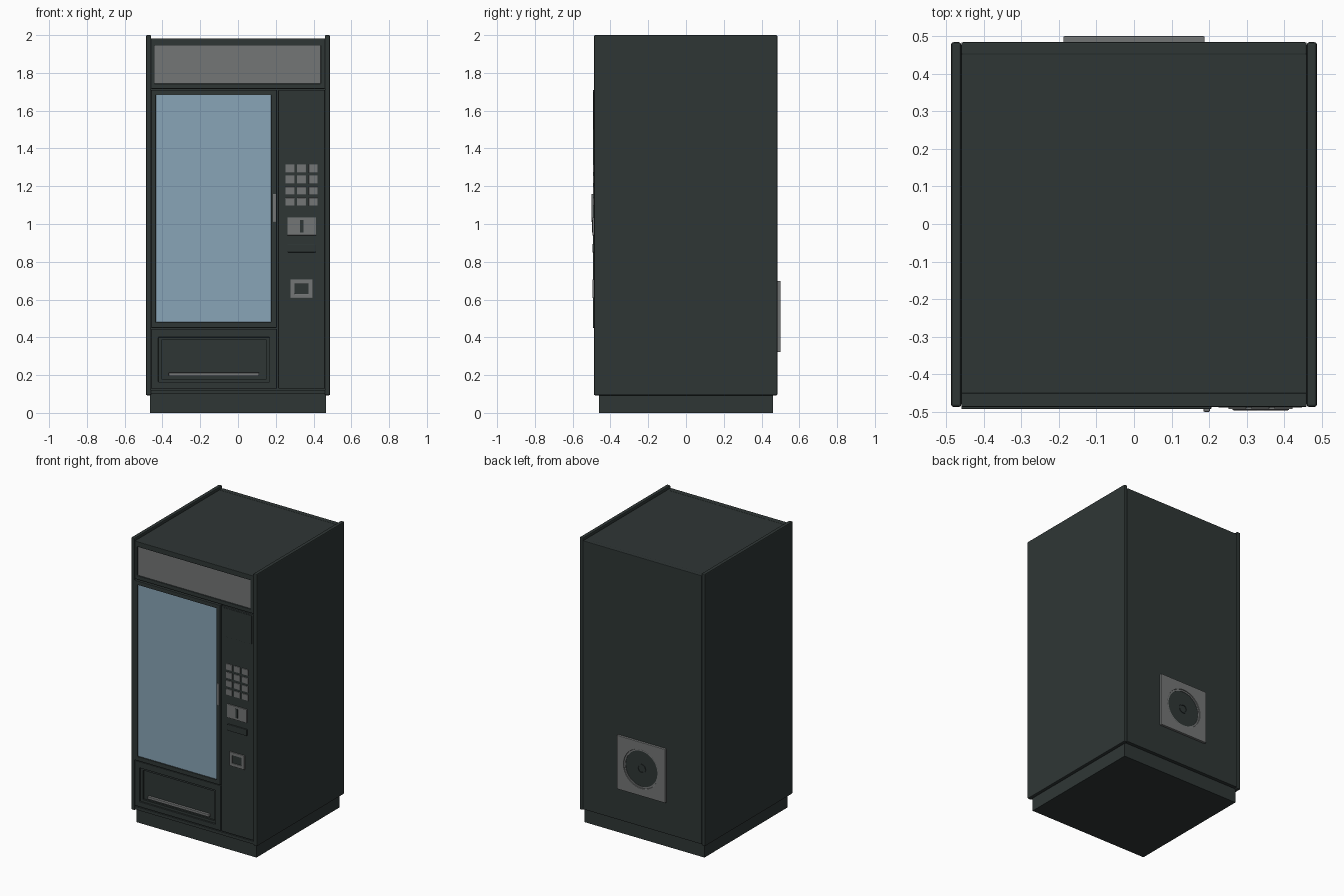
import bpy, bmesh, math

if "Cube" in bpy.data.objects:
    bpy.data.objects.remove(bpy.data.objects["Cube"])


def material(name, rgb):
    m = bpy.data.materials.new(name)
    m.diffuse_color = (*rgb, 1)
    m.use_nodes = True
    m.node_tree.nodes["Principled BSDF"].inputs["Base Color"].default_value = m.diffuse_color
    return m


DARK = material("dark_green_grey", (0.028, 0.037, 0.036))
GREY = material("mid_grey", (0.175, 0.182, 0.182))
GLASS = material("pale_blue_glass", (0.25, 0.375, 0.475))


def finish(name, bm, mat, bevel=0.0):
    bmesh.ops.recalc_face_normals(bm, faces=bm.faces)
    me = bpy.data.meshes.new(name)
    bm.to_mesh(me)
    bm.free()
    me.materials.append(mat)
    ob = bpy.data.objects.new(name, me)
    bpy.context.collection.objects.link(ob)
    if bevel:
        b = ob.modifiers.new("edge", 'BEVEL')
        b.width, b.segments, b.limit_method = bevel, 2, 'ANGLE'
    return ob


def box(name, x, y, z, mat=DARK, bevel=0.0):
    """Box from (min, max) ranges."""
    bm = bmesh.new()
    bmesh.ops.create_cube(bm, size=1)
    for v in bm.verts:
        v.co = [sum(r) / 2 + c * (r[1] - r[0]) for r, c in zip((x, y, z), v.co)]
    return finish(name, bm, mat, bevel)


def ring(name, outer, inner, y, mat=DARK, bevel=0.0):
    """Solid between two matching loops of (x, z) points, spanning y."""
    bm = bmesh.new()
    n = len(outer)
    loops = [[bm.verts.new((px, yy, pz)) for px, pz in pts]
             for pts, yy in ((outer, y[0]), (inner, y[0]), (inner, y[1]), (outer, y[1]))]
    for a, b in zip(loops, loops[1:] + loops[:1]):
        for i in range(n):
            j = (i + 1) % n
            bm.faces.new((a[i], a[j], b[j], b[i]))
    return finish(name, bm, mat, bevel)


def rect(x, z):
    return [(x[0], z[0]), (x[1], z[0]), (x[1], z[1]), (x[0], z[1])]


def frame(name, xo, zo, xi, zi, y, mat=DARK, bevel=0.0):
    return ring(name, rect(xo, zo), rect(xi, zi), y, mat, bevel)


def circle(r, n=48, cz=0.51):
    return [(r * math.cos(math.tau * i / n), cz + r * math.sin(math.tau * i / n))
            for i in range(n)]


def disc(name, r, y, mat):
    bm = bmesh.new()
    loops = [[bm.verts.new((px, yy, pz)) for px, pz in circle(r)] for yy in y]
    for l in loops:
        bm.faces.new(l)
    for i in range(48):
        j = (i + 1) % 48
        bm.faces.new((loops[0][i], loops[0][j], loops[1][j], loops[1][i]))
    return finish(name, bm, mat)


# Cabinet shell
box("base_plinth", (-0.465, 0.465), (-0.46, 0.46), (0, 0.11))
box("cabinet_core", (-0.462, 0.462), (-0.452, 0.452), (0.1, 1.98))
box("back_panel", (-0.46, 0.46), (0.45, 0.484), (0.1, 1.982), DARK, 0.004)
for side, s in (("left", -1), ("right", 1)):
    box(side + "_side_panel", sorted((s * 0.46, s * 0.487)), (-0.487, 0.484),
        (0.093, 2.0), DARK, 0.006)

# Front: sign header and bottom rail
frame("sign_frame", (-0.46, 0.46), (1.716, 1.982), (-0.442, 0.438), (1.743, 1.945),
      (-0.487, -0.45), DARK, 0.003)
box("sign_panel", (-0.444, 0.44), (-0.478, -0.45), (1.741, 1.947), GREY)
box("bottom_rail", (-0.46, 0.46), (-0.485, -0.45), (0.1, 0.122), DARK, 0.002)

# Front: glass door and its handle
frame("door_frame", (-0.46, 0.206), (0.45, 1.71), (-0.435, 0.176), (0.48, 1.682),
      (-0.493, -0.45), DARK, 0.003)
box("door_glass", (-0.437, 0.178), (-0.484, -0.45), (0.478, 1.684), GLASS)
box("door_handle", (0.185, 0.202), (-0.5, -0.49), (1.01, 1.16), GREY, 0.003)

# Front: delivery bay with hinged flap
frame("bay_frame", (-0.46, 0.206), (0.128, 0.444), (-0.422, 0.167), (0.163, 0.4),
      (-0.487, -0.45), DARK, 0.003)
frame("bay_inner_frame", (-0.422, 0.167), (0.163, 0.4), (-0.405, 0.15), (0.18, 0.385),
      (-0.475, -0.45))
box("bay_flap", (-0.405, 0.15), (-0.462, -0.45), (0.18, 0.385))
box("bay_flap_bar", (-0.367, 0.112), (-0.48, -0.46), (0.195, 0.213), GREY, 0.003)

# Front: control column
box("control_panel", (0.213, 0.46), (-0.487, -0.45), (0.128, 1.71), DARK, 0.003)
box("display_plate", (0.225, 0.448), (-0.489, -0.48), (1.5, 1.7), DARK, 0.001)
for row in range(4):
    for col in range(3):
        cx, cz = 0.275 + col * 0.0615, 1.118 + row * 0.0587
        box("keypad_button", (cx - 0.024, cx + 0.024), (-0.493, -0.48),
            (cz - 0.021, cz + 0.021), GREY, 0.002)
box("coin_plate", (0.262, 0.413), (-0.495, -0.48), (0.94, 1.035), GREY, 0.002)
box("coin_slot", (0.327, 0.346), (-0.497, -0.49), (0.956, 1.02))
box("note_tray", (0.262, 0.413), (-0.496, -0.48), (0.85, 0.895), DARK, 0.003)
frame("coin_return_frame", (0.278, 0.395), (0.608, 0.706), (0.3, 0.373), (0.63, 0.685),
      (-0.495, -0.48), GREY, 0.002)
box("coin_return_flap", (0.3, 0.373), (-0.489, -0.48), (0.63, 0.685))

# Back: square vent plate with round fan opening
N = 48
square = []
for i in range(N):
    a = math.tau * i / N
    k = 0.188 / max(abs(math.cos(a)), abs(math.sin(a)))
    square.append((k * math.cos(a), 0.51 + k * math.sin(a)))
ring("vent_plate", square, circle(0.135), (0.48, 0.5), GREY, 0.003)
ring("vent_ring", circle(0.135), circle(0.124), (0.48, 0.494), GREY)
disc("vent_fan", 0.124, (0.48, 0.491), DARK)
ring("vent_hub", circle(0.032), circle(0.024), (0.488, 0.495), DARK)
